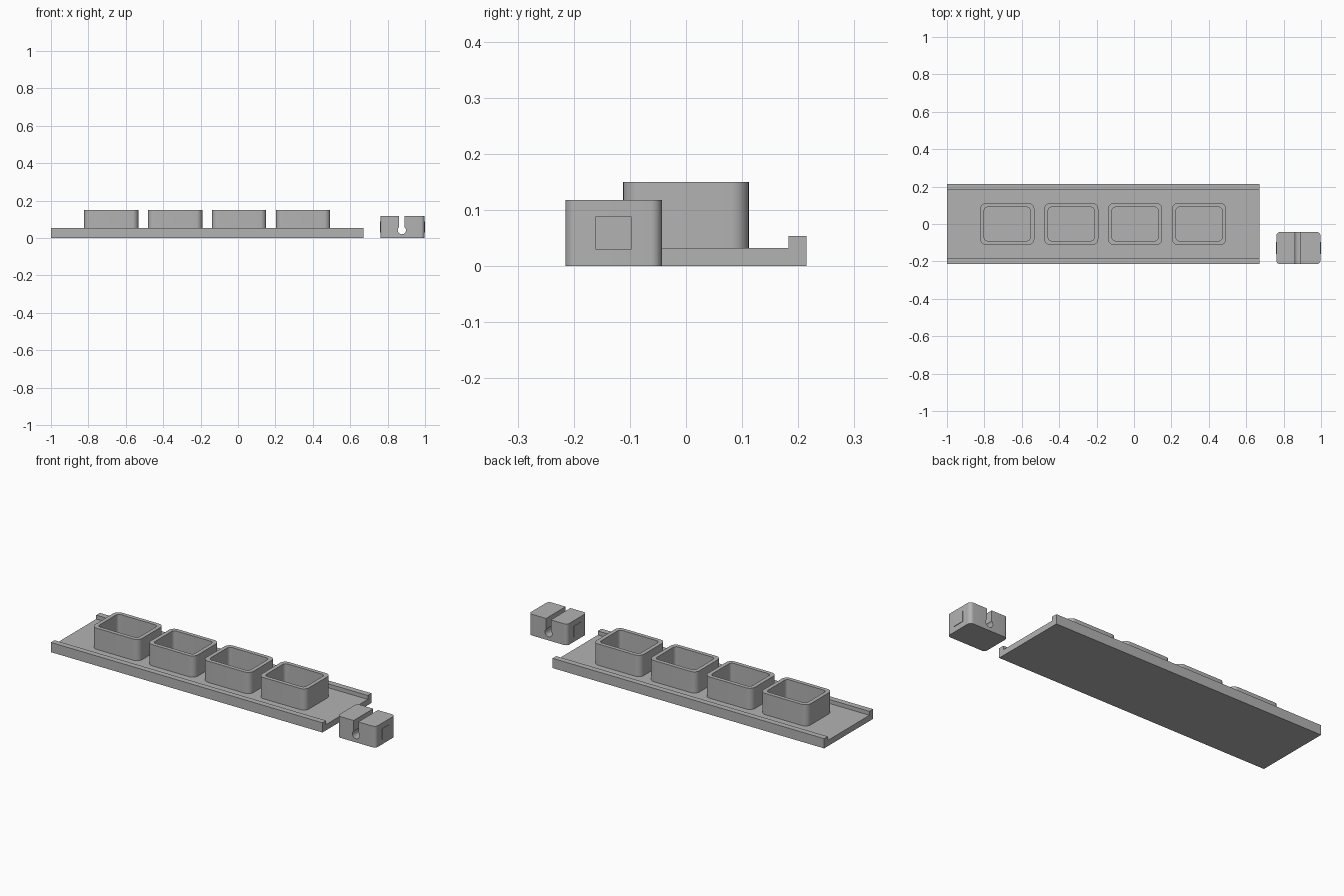
import bpy, bmesh, math

if "Cube" in bpy.data.objects:
    bpy.data.objects.remove(bpy.data.objects["Cube"])

grey = bpy.data.materials.new("plain grey")
grey.diffuse_color = (0.45, 0.45, 0.45, 1)
grey.use_nodes = True
grey.node_tree.nodes["Principled BSDF"].inputs["Base Color"].default_value = grey.diffuse_color


def make_object(name, bm, smooth=True):
    bmesh.ops.recalc_face_normals(bm, faces=bm.faces)
    mesh = bpy.data.meshes.new(name)
    bm.to_mesh(mesh)
    bm.free()
    mesh.materials.append(grey)
    ob = bpy.data.objects.new(name, mesh)
    bpy.context.collection.objects.link(ob)
    bpy.ops.object.select_all(action='DESELECT')
    ob.select_set(True)
    bpy.context.view_layer.objects.active = ob
    if smooth:
        bpy.ops.object.shade_smooth_by_angle(angle=math.radians(35))
    return ob


def rounded_rect(cx, cy, hx, hy, r, n=8):
    pts = []
    for q, (sx, sy) in enumerate([(1, 1), (-1, 1), (-1, -1), (1, -1)]):
        for i in range(n + 1):
            a = math.pi / 2 * (q + i / n)
            pts.append((cx + sx * (hx - r) + r * math.cos(a),
                        cy + sy * (hy - r) + r * math.sin(a)))
    return pts


def prism(bm, pts, offset):
    """Face through 3D points, extruded by an offset."""
    face = bm.faces.new([bm.verts.new(p) for p in pts])
    out = bmesh.ops.extrude_face_region(bm, geom=[face], use_keep_orig=True)
    verts = [g for g in out["geom"] if isinstance(g, bmesh.types.BMVert)]
    bmesh.ops.translate(bm, verts=verts, vec=offset)


# Tray: channel profile with a low rail on both long edges
W, RAIL, FLOOR, TOP = 0.215, 0.183, 0.032, 0.054
profile = [(-W, 0), (W, 0), (W, TOP), (RAIL, TOP), (RAIL, FLOOR),
           (-RAIL, FLOOR), (-RAIL, TOP), (-W, TOP)]
bm = bmesh.new()
prism(bm, [(-1, y, z) for y, z in profile], (1.67, 0, 0))
make_object("tray", bm, smooth=False)

# Four open cups with rounded corners, floored by the tray
for k in range(4):
    cx = -0.678 + 0.342 * k
    outer = rounded_rect(cx, 0, 0.145, 0.112, 0.032)
    inner = rounded_rect(cx, 0, 0.123, 0.090, 0.018)
    bm = bmesh.new()
    loops = [[bm.verts.new((x, y, z)) for x, y in pts]
             for pts, z in ((outer, 0.025), (outer, 0.15),
                            (inner, 0.15), (inner, 0.025))]
    n = len(outer)
    for j in range(4):
        a, b = loops[j], loops[(j + 1) % 4]
        for i in range(n):
            bm.faces.new((a[i], a[(i + 1) % n], b[(i + 1) % n], b[i]))
    make_object(f"cup_{k + 1}", bm)

# Clip block with rounded upright corners
BX, BY = 0.879, -0.129
bm = bmesh.new()
prism(bm, [(x, y, 0) for x, y in rounded_rect(BX, BY, 0.118, 0.086, 0.02)],
      (0, 0, 0.118))
block = make_object("clip_block", bm, smooth=False)

# Keyhole slot running front to back
SX, SZ, R, HALF = 0.876, 0.042, 0.022, 0.0145
a0 = math.asin(HALF / R)
key = [(SX + HALF, 0.2)]
for i in range(25):
    a = math.pi / 2 - a0 - (2 * math.pi - 2 * a0) * i / 24
    key.append((SX + R * math.cos(a), SZ + R * math.sin(a)))
key.append((SX - HALF, 0.2))
bm = bmesh.new()
prism(bm, [(x, -0.3, z) for x, z in key], (0, 0.35, 0))
cutter = make_object("slot_cutter", bm, smooth=False)
cutter.hide_render = True
cut = block.modifiers.new("slot", 'BOOLEAN')
cut.operation = 'DIFFERENCE'
cut.solver = 'EXACT'
cut.object = cutter
bpy.ops.object.select_all(action='DESELECT')
block.select_set(True)
bpy.context.view_layer.objects.active = block
bpy.ops.object.modifier_apply(modifier="slot")
bpy.data.objects.remove(cutter)
bpy.ops.object.shade_smooth_by_angle(angle=math.radians(35))

# Thin raised pads on both ends of the block
for side, name in ((-1, "left_pad"), (1, "right_pad")):
    x = BX + side * 0.116
    pts = [(x, BY + sy * 0.032, z) for sy, z in
           ((-1, 0.03), (1, 0.03), (1, 0.088), (-1, 0.088))]
    bm = bmesh.new()
    prism(bm, pts, (side * 0.005, 0, 0))
    make_object(name, bm, smooth=False)
